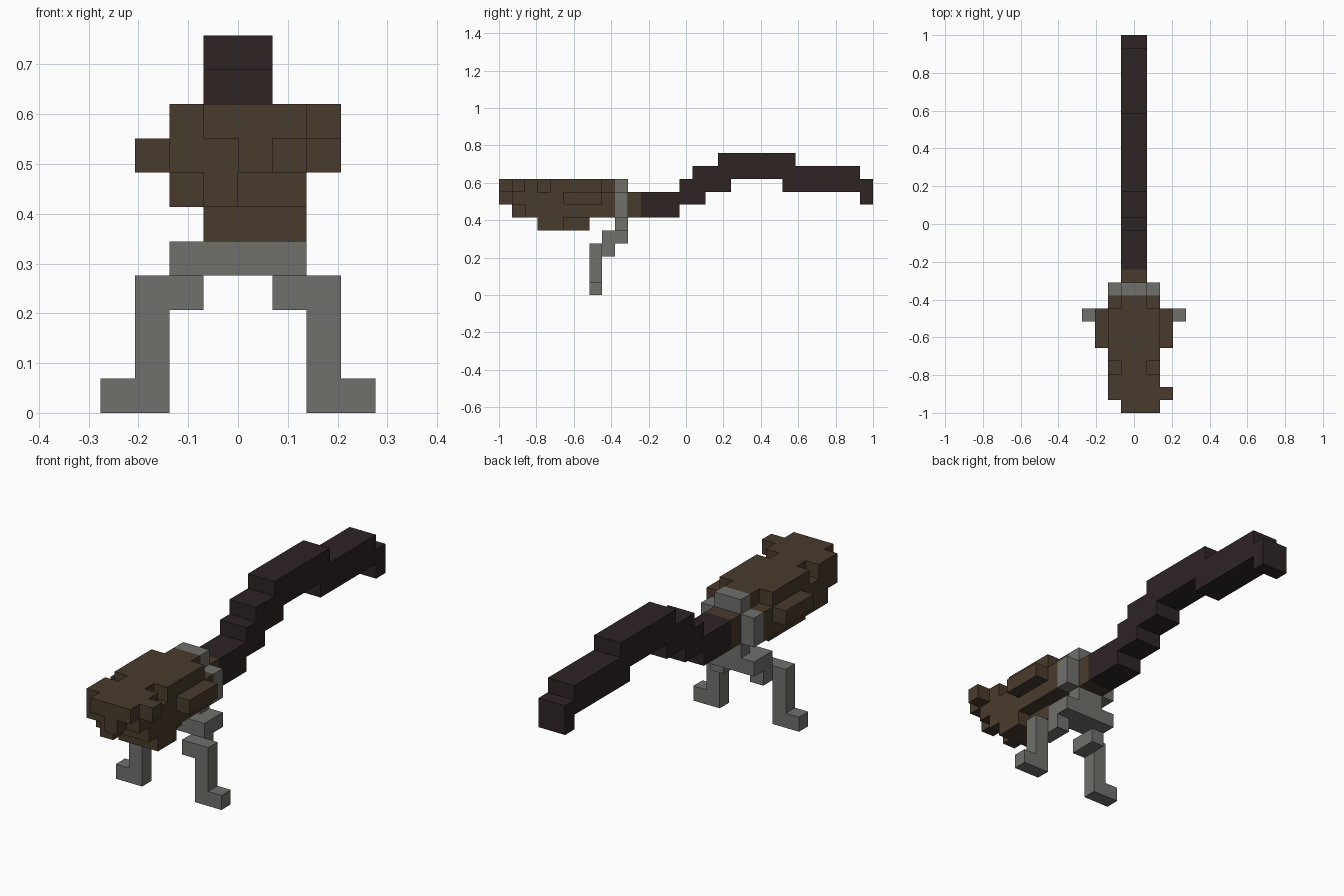
import bpy, bmesh, math
from mathutils import Vector

cube = bpy.data.objects.get("Cube")
if cube:
    bpy.data.objects.remove(cube, do_unlink=True)

U = 2 / 29  # one block; y is counted in blocks from the front end


def linear(c):
    c /= 255
    return c / 12.92 if c <= 0.04045 else ((c + 0.055) / 1.055) ** 2.4


def material(name, *rgb):
    m = bpy.data.materials.new(name)
    m.use_nodes = True
    col = (*[linear(c) for c in rgb], 1)
    m.diffuse_color = col
    bsdf = m.node_tree.nodes["Principled BSDF"]
    bsdf.inputs["Base Color"].default_value = col
    bsdf.inputs["Roughness"].default_value = 0.9
    return m


BROWN = material("dark brown wood", 73, 59, 44)
DARK = material("blackish brown", 46, 36, 36)
GREY = material("grey metal", 112, 112, 108)


def cells(*boxes):
    """Blocks filled by boxes given as (x0, x1, y0, y1, z0, z1)."""
    return {(x, y, z) for x0, x1, y0, y1, z0, z1 in boxes
            for x in range(x0, x1) for y in range(y0, y1) for z in range(z0, z1)}


def mirrored(blocks):
    return blocks | {(-x - 1, y, z) for x, y, z in blocks}


def build(name, blocks, mat):
    """Make one clean shell around a set of blocks."""
    bm = bmesh.new()
    verts = {}

    def vert(p):
        if p not in verts:
            verts[p] = bm.verts.new(Vector((p[0], p[1] - 14.5, p[2])) * U)
        return verts[p]

    for c in sorted(blocks):
        for axis in range(3):
            a, b = (axis + 1) % 3, (axis + 2) % 3
            for side in (0, 1):
                n = list(c)
                n[axis] += 2 * side - 1
                if tuple(n) in blocks:
                    continue
                ring = []
                for da, db in ((0, 0), (1, 0), (1, 1), (0, 1)):
                    p = list(c)
                    p[axis] += side
                    p[a] += da
                    p[b] += db
                    ring.append(vert(tuple(p)))
                bm.faces.new(ring if side else ring[::-1])
    bmesh.ops.dissolve_limit(bm, angle_limit=math.radians(1),
                             verts=bm.verts[:], edges=bm.edges[:])
    me = bpy.data.meshes.new(name)
    bm.to_mesh(me)
    bm.free()
    me.materials.append(mat)
    ob = bpy.data.objects.new(name, me)
    bpy.context.collection.objects.link(ob)


# Stock: symmetric core, side flaps, and the stepped front end
stock = mirrored(cells(
    (0, 1, 1, 9, 7, 9), (0, 1, 2, 11, 6, 8),    # spine
    (1, 2, 1, 8, 7, 9), (1, 2, 2, 9, 6, 8),     # sides
    (2, 3, 5, 8, 7, 8),                         # flaps
    (0, 1, 3, 7, 5, 6)))                        # underside
stock |= cells((-1, 2, 0, 1, 8, 9), (0, 1, 0, 1, 7, 8), (-1, 0, 1, 2, 6, 7),
               (2, 3, 1, 2, 8, 9), (1, 2, 3, 5, 5, 6))
stock -= mirrored(cells((1, 2, 3, 4, 8, 9)))    # notches in the top
build("stock", stock, BROWN)

# Barrel: overlapping square steps (y0, y1, z0), each two blocks thick
steps = [(11, 14, 6), (14, 16, 7), (15, 18, 8), (17, 23, 9), (22, 28, 8), (28, 29, 7)]
build("barrel", cells(*[(-1, 1, y0, y1, z, z + 2) for y0, y1, z in steps]), DARK)

# Strap around the stock
build("strap", mirrored(cells((0, 1, 9, 10, 8, 9), (1, 2, 9, 10, 6, 8),
                              (0, 1, 9, 10, 5, 6))), GREY)

# Stand: hip bar and two bent legs
build("hip_bar", cells((-2, 2, 8, 10, 4, 5)), GREY)
leg = cells((1, 2, 8, 9, 3, 4), (1, 3, 7, 8, 3, 4), (2, 3, 7, 8, 0, 4), (3, 4, 7, 8, 0, 1))
build("left_leg", leg, GREY)
build("right_leg", {(-x - 1, y, z) for x, y, z in leg}, GREY)
